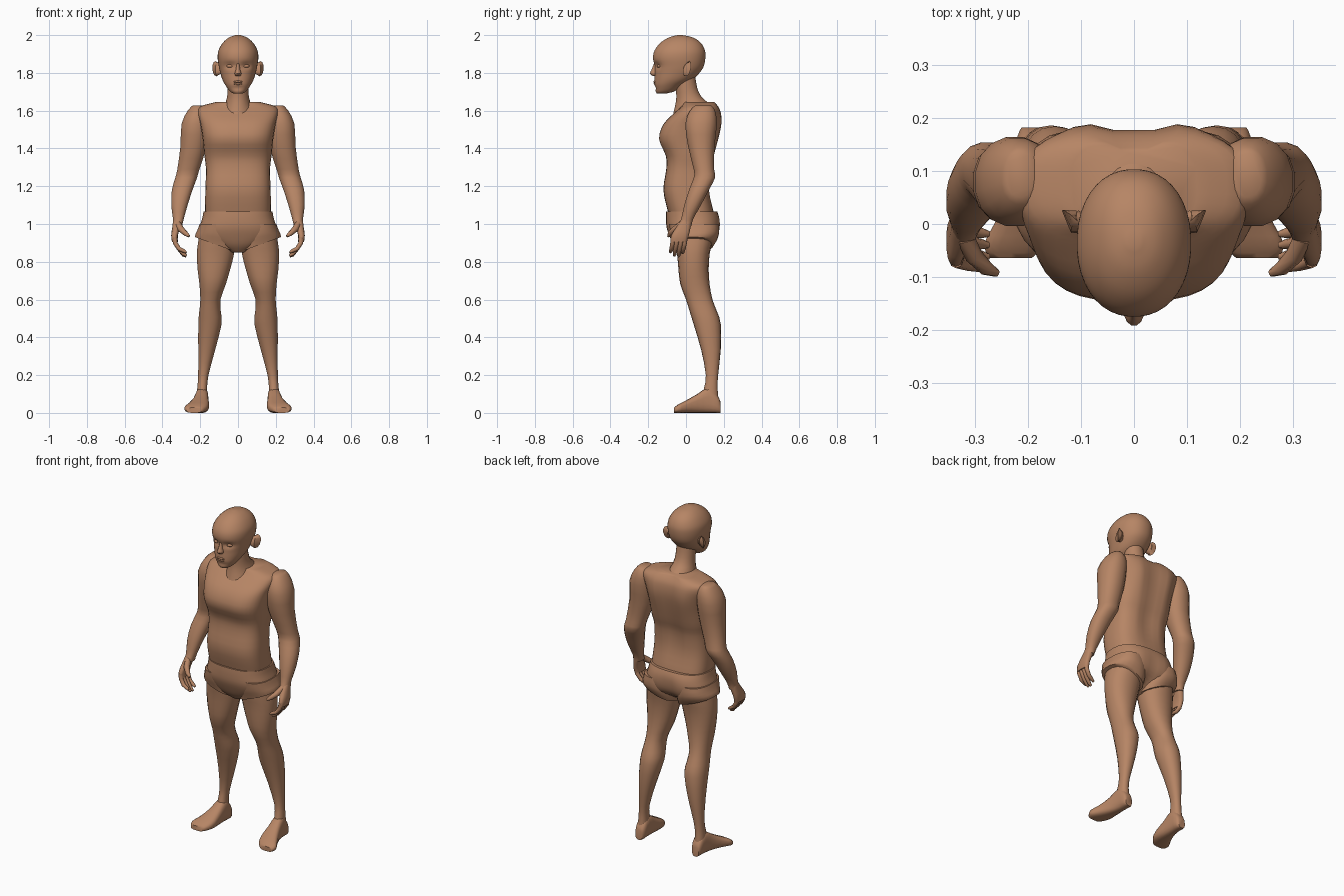
import bpy, bmesh, math
from mathutils import Vector

skin = bpy.data.materials.new("skin brown")
skin.diffuse_color = (0.47, 0.235, 0.13, 1)


def finish(name, bm, mirror=False, angle=50):
    bmesh.ops.recalc_face_normals(bm, faces=bm.faces)
    me = bpy.data.meshes.new(name)
    bm.to_mesh(me)
    bm.free()
    ob = bpy.data.objects.new(name, me)
    bpy.context.collection.objects.link(ob)
    me.materials.append(skin)
    if mirror:
        ob.modifiers.new("mirror", 'MIRROR').use_mirror_merge = False
    bpy.ops.object.select_all(action='DESELECT')
    ob.select_set(True)
    bpy.context.view_layer.objects.active = ob
    bpy.ops.object.shade_smooth_by_angle(angle=math.radians(angle))
    return ob


def spline(rows, steps):
    """Smoothly interpolate the section rows."""
    out = []
    for i in range(len(rows) - 1):
        p0, p1 = rows[max(i - 1, 0)], rows[i]
        p2, p3 = rows[i + 1], rows[min(i + 2, len(rows) - 1)]
        for k in range(steps):
            t = k / steps
            out.append([0.5 * (2 * b + (c - a) * t + (2 * a - 5 * b + 4 * c - d) * t * t
                               + (3 * b - a - 3 * c + d) * t ** 3)
                        for a, b, c, d in zip(p0, p1, p2, p3)])
    return out + [list(rows[-1])]


def skin_rings(bm, rings):
    vs = [[bm.verts.new(p) for p in r] for r in rings]
    n = len(vs[0])
    for a, b in zip(vs, vs[1:]):
        for i in range(n):
            j = (i + 1) % n
            bm.faces.new((a[i], a[j], b[j], b[i]))
    bm.faces.new(vs[0])
    bm.faces.new(vs[-1])


def loft(name, rows, n=2.0, sides=20, steps=2, along='z', shape=None, **kw):
    """Rows are (position, a min, a max, b min, b max) of rounded sections."""
    rings = []
    for h, a0, a1, b0, b1 in spline(rows, steps):
        ring = []
        for i in range(sides):
            t = 2 * math.pi * (i + 0.5) / sides
            c, s = math.cos(t), math.sin(t)
            a = (a0 + a1) / 2 + (a1 - a0) / 2 * math.copysign(abs(c) ** (2 / n), c)
            b = (b0 + b1) / 2 + (b1 - b0) / 2 * math.copysign(abs(s) ** (2 / n), s)
            p = Vector((a, b, h) if along == 'z' else (a, h, b))
            ring.append(shape(p) if shape else p)
        rings.append(ring)
    bm = bmesh.new()
    skin_rings(bm, rings)
    return finish(name, bm, **kw)


def tube(bm, pts, radii, sides=8):
    pts = [Vector(p) for p in pts]
    rings = []
    for i, (p, r) in enumerate(zip(pts, radii)):
        d = pts[min(i + 1, len(pts) - 1)] - pts[max(i - 1, 0)]
        q = d.to_track_quat('Z', 'Y')
        rings.append([p + q @ Vector((r * math.cos(k * math.tau / sides),
                                      r * math.sin(k * math.tau / sides), 0))
                      for k in range(sides)])
    skin_rings(bm, rings)


def ellipsoid(name, loc, size, **kw):
    bm = bmesh.new()
    bmesh.ops.create_uvsphere(bm, u_segments=14, v_segments=8, radius=1)
    for v in bm.verts:
        v.co = Vector([c * s for c, s in zip(v.co, size)]) + Vector(loc)
    return finish(name, bm, **kw)


def bump(d, w):
    return math.exp(-(d / w) ** 2)


# Torso with spine groove, breastbone groove and shoulder blades
def torso_shape(p):
    if p.y > 0.06:
        p.y -= 0.028 * bump(p.x, 0.035) * min(1, max(0, (p.z - 1.08) * 6))
        p.y += 0.008 * bump(abs(p.x) - 0.1, 0.04) * bump(p.z - 1.53, 0.1)
    else:
        p.y += 0.012 * bump(p.x, 0.03) * bump(p.z - 1.46, 0.09)
    return p


loft("torso", [
    (1.03, -.17, .17, -.085, .15), (1.07, -.175, .175, -.097, .145),
    (1.18, -.173, .173, -.12, .125), (1.29, -.17, .17, -.105, .13),
    (1.36, -.178, .178, -.108, .15), (1.45, -.187, .187, -.146, .172),
    (1.53, -.2, .2, -.12, .185), (1.59, -.215, .215, -.06, .182),
    (1.622, -.2, .2, -.025, .17), (1.645, -.12, .12, -.01, .155)],
    n=2.9, sides=36, steps=3, shape=torso_shape)

loft("neck", [
    (1.56, -.1, .1, -.075, .15), (1.62, -.075, .075, -.06, .14),
    (1.67, -.059, .059, -.052, .085), (1.72, -.055, .055, -.055, .06),
    (1.78, -.055, .055, -.06, .05)])


# Head with eye sockets, brow and mouth crease
def face_shape(p):
    if p.y < -0.08:
        p.y += 0.016 * bump(abs(p.x) - 0.042, 0.024) * bump(p.z - 1.838, 0.016)
        p.y += 0.006 * bump(p.x, 0.03) * bump(p.z - 1.72, 0.01)
    return p


loft("head", [
    (1.692, -.026, .026, -.155, -.1), (1.703, -.044, .044, -.161, -.06),
    (1.735, -.067, .067, -.167, -.015), (1.765, -.083, .083, -.167, .035),
    (1.80, -.094, .094, -.165, .072), (1.835, -.102, .102, -.167, .094),
    (1.88, -.108, .108, -.175, .103), (1.92, -.103, .103, -.166, .1),
    (1.96, -.08, .08, -.135, .078), (1.988, -.047, .047, -.09, .035),
    (2.0, -.012, .012, -.045, -.02)],
    n=2.15, sides=40, steps=4, shape=face_shape)
loft("nose", [
    (1.85, -.008, .008, -.17, -.14), (1.815, -.012, .012, -.184, -.14),
    (1.797, -.019, .019, -.192, -.14), (1.784, -.013, .013, -.178, -.14)], sides=12)
ellipsoid("upper_lip", (0, -.165, 1.753), (.025, .008, .006))
ellipsoid("lower_lip", (0, -.163, 1.742), (.022, .008, .006))
ellipsoid("eye", (.042, -.142, 1.836), (.019, .012, .009), mirror=True)

# Ears: leaning shells with a hollow
bm = bmesh.new()
tube(bm, [(.09, .0, 1.825), (.112, .005, 1.825), (.117, .01, 1.826), (.108, .01, 1.826)],
     [.015, .021, .024, .014], sides=12)
for v in bm.verts:
    v.co.z = 1.822 + (v.co.z - 1.826) * 1.7
    v.co.y += (v.co.z - 1.822) * 0.25
finish("ear", bm, mirror=True)

# Arms from shoulder cap to wrist
loft("arm", [
    (1.628, .19, .24, .05, .135), (1.60, .16, .267, .02, .155),
    (1.53, .15, .30, -.005, .165), (1.41, .165, .306, .01, .152),
    (1.29, .203, .322, .04, .15), (1.245, .216, .333, .04, .155),
    (1.18, .24, .351, .015, .122), (1.10, .266, .354, -.01, .08),
    (1.03, .286, .345, -.025, .04), (0.99, .295, .345, -.045, .03)],
    n=2.2, sides=16, mirror=True)

# Hands: palm, curled fingers and thumb
loft("palm", [
    (1.02, .292, .344, -.025, .03), (.985, .305, .348, -.05, .025),
    (.94, .318, .354, -.078, .015), (.905, .318, .35, -.083, .005)],
    n=2.6, sides=14, mirror=True)
bm = bmesh.new()
for y, tip in ((-.071, .85), (-.05, .832), (-.028, .828), (-.007, .845)):
    tube(bm, [(.335, y, .93), (.333, y, .9), (.312, y - .006, .868),
              (.288, y - .01, tip + .008), (.274, y - .012, tip)],
         [.012, .0125, .0115, .01, .006])
tube(bm, [(.318, -.025, 1.0), (.302, -.06, .972), (.278, -.084, .95), (.258, -.093, .935)],
     [.017, .017, .014, .007])
finish("fingers", bm, mirror=True)


# Briefs: seat with a centre cleft behind
def seat_shape(p):
    if p.y > 0.05:
        p.y -= 0.035 * bump(p.x, 0.025) * min(1, max(0, (1.06 - p.z) * 14))
    return p


loft("briefs_seat", [
    (1.067, -.183, .183, -.106, .165), (1.03, -.19, .19, -.107, .18),
    (0.98, -.203, .203, -.103, .182), (0.93, -.19, .19, -.085, .165),
    (0.885, -.12, .12, -.062, .12), (0.85, -.035, .035, -.03, .075)],
    n=2.5, sides=36, steps=3, shape=seat_shape)


# Briefs: leg openings slanting down toward the crotch
def cuff_shape(p):
    k = min(1, max(0, (1.0 - p.z) / 0.11))
    p.z -= k * (p.x - 0.115) * -0.36
    return p


loft("briefs_cuff", [
    (1.0, .02, .204, -.09, .172), (.95, .01, .216, -.082, .175),
    (.915, .008, .226, -.07, .162), (.89, .008, .228, -.062, .145)],
    n=2.4, sides=24, mirror=True, shape=cuff_shape)

# Legs from hip to ankle
loft("leg", [
    (.97, .03, .2, -.065, .145), (.90, .015, .213, -.057, .137),
    (.84, .02, .219, -.047, .125), (.76, .04, .215, -.04, .12),
    (.68, .064, .205, -.03, .125), (.60, .092, .2, 0, .14),
    (.535, .09, .206, .02, .165), (.47, .086, .211, .04, .184),
    (.335, .12, .211, .08, .184), (.20, .156, .211, .105, .17),
    (.13, .163, .216, .095, .167), (.06, .16, .222, .08, .174)],
    n=2.2, sides=18, mirror=True)

# Feet: heel to toe, turned outward, flat sole
loft("foot", [
    (.182, .168, .212, 0, .06), (.165, .158, .22, 0, .095),
    (.12, .157, .224, 0, .135), (.06, .155, .238, 0, .1),
    (0, .154, .264, 0, .066), (-.04, .168, .284, 0, .046),
    (-.064, .192, .272, 0, .028)],
    n=2.8, sides=18, along='y', mirror=True)
